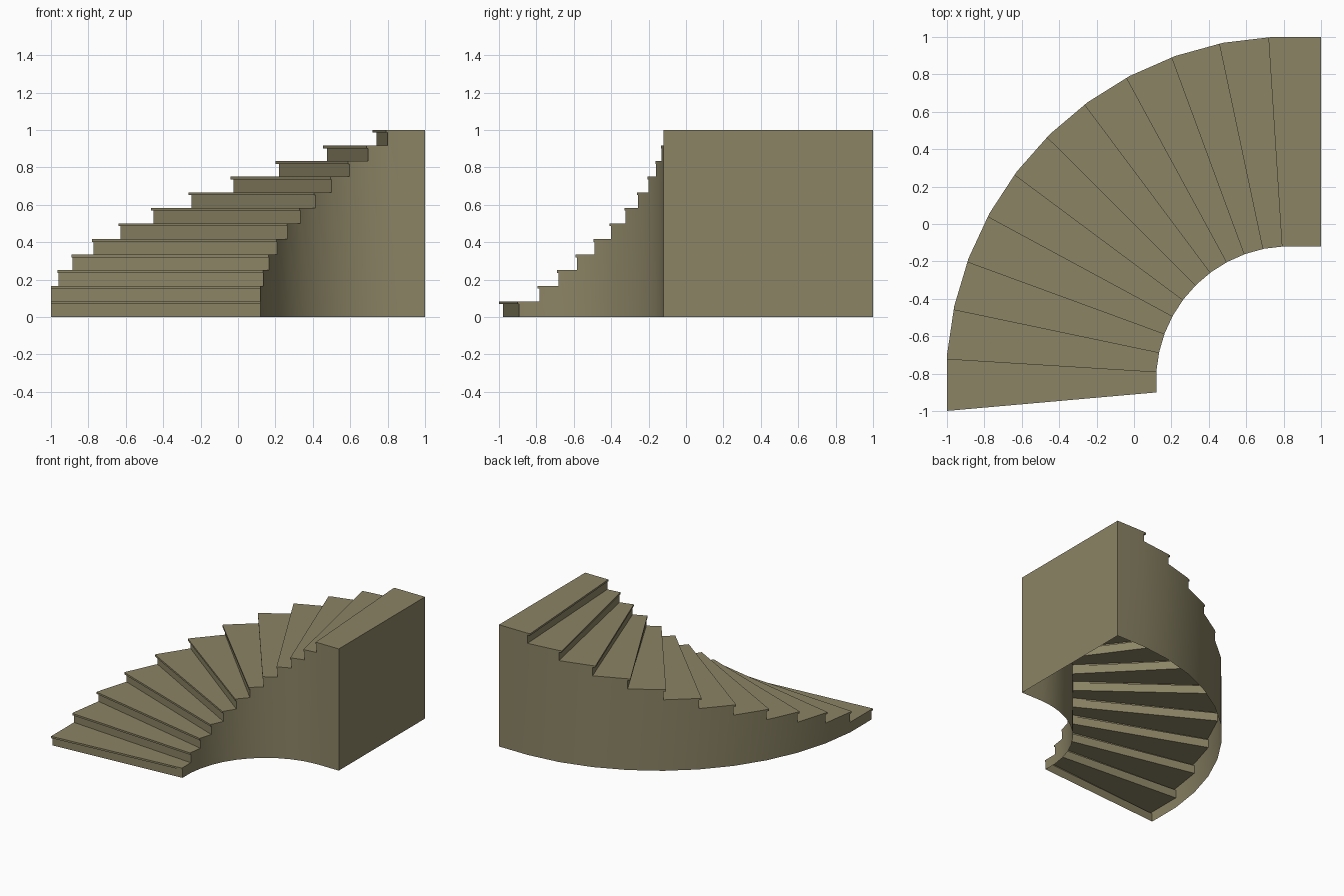
import bpy, bmesh, math
from mathutils import Vector

cube = bpy.data.objects.get("Cube")
if cube:
    bpy.data.objects.remove(cube, do_unlink=True)

STEPS = 12
RISE = 1.0 / STEPS
SLAB = 0.015            # tread thickness
NOSE = 0.08             # nosing overhang, as a share of the step length
CENTRE = 0.837
OUTER, INNER = 1.837, 0.717


def arc_point(k, radius):
    """Plan position of riser k; the flight runs straight at both ends."""
    if k == STEPS:
        return Vector((1, radius - CENTRE))
    deg = 45.6 + 8.275 * (k - 6) - (0.35 if k < 1 else 0)
    a = math.radians(deg)
    r = radius * 1.0025
    dx = radius if deg < 5 else r * math.cos(a)
    dy = radius if deg > 85 else r * math.sin(a)
    return Vector((CENTRE - dx, dy - CENTRE))


def nose_point(k, radius):
    return arc_point(k, radius).lerp(arc_point(k - 1, radius), NOSE)


bm = bmesh.new()


def face(*points):
    bm.faces.new([bm.verts.new((p.x, p.y, z)) for p, z in points])


for k in range(STEPS):
    low, top = k * RISE, (k + 1) * RISE
    under = top - SLAB
    po, pi = arc_point(k, OUTER), arc_point(k, INNER)
    qo, qi = arc_point(k + 1, OUTER), arc_point(k + 1, INNER)
    no, ni = nose_point(k, OUTER), nose_point(k, INNER)

    # riser, nosing underside, nosing front and tread
    face((pi, low), (po, low), (po, under), (pi, under))
    face((pi, under), (po, under), (no, under), (ni, under))
    face((ni, under), (no, under), (no, top), (ni, top))
    face((ni, top), (no, top), (po, top), (pi, top))
    face((pi, top), (po, top), (qo, top), (qi, top))

    # side walls down to the floor, and nosing ends
    for p, q, n in ((po, qo, no), (pi, qi, ni)):
        wall = [(p, 0), (q, 0), (q, top), (p, top), (p, under)]
        if k:
            wall.append((p, low))
        face(*wall)
        face((n, under), (p, under), (p, top), (n, top))

# end wall under the landing
eo, ei = arc_point(STEPS, OUTER), arc_point(STEPS, INNER)
face((ei, 0), (eo, 0), (eo, 1), (ei, 1))

bmesh.ops.remove_doubles(bm, verts=bm.verts, dist=0.0005)
bmesh.ops.recalc_face_normals(bm, faces=bm.faces)

mesh = bpy.data.meshes.new("curved_staircase")
bm.to_mesh(mesh)
bm.free()
stairs = bpy.data.objects.new("curved_staircase", mesh)
bpy.context.collection.objects.link(stairs)

# olive stone colour
mat = bpy.data.materials.new("olive_stone")
mat.use_nodes = True
colour = (0.26, 0.23, 0.13, 1)
mat.diffuse_color = colour
mat.node_tree.nodes["Principled BSDF"].inputs["Base Color"].default_value = colour
mesh.materials.append(mat)

bpy.ops.object.select_all(action="DESELECT")
stairs.select_set(True)
bpy.context.view_layer.objects.active = stairs
bpy.ops.object.shade_smooth_by_angle(angle=math.radians(30))
